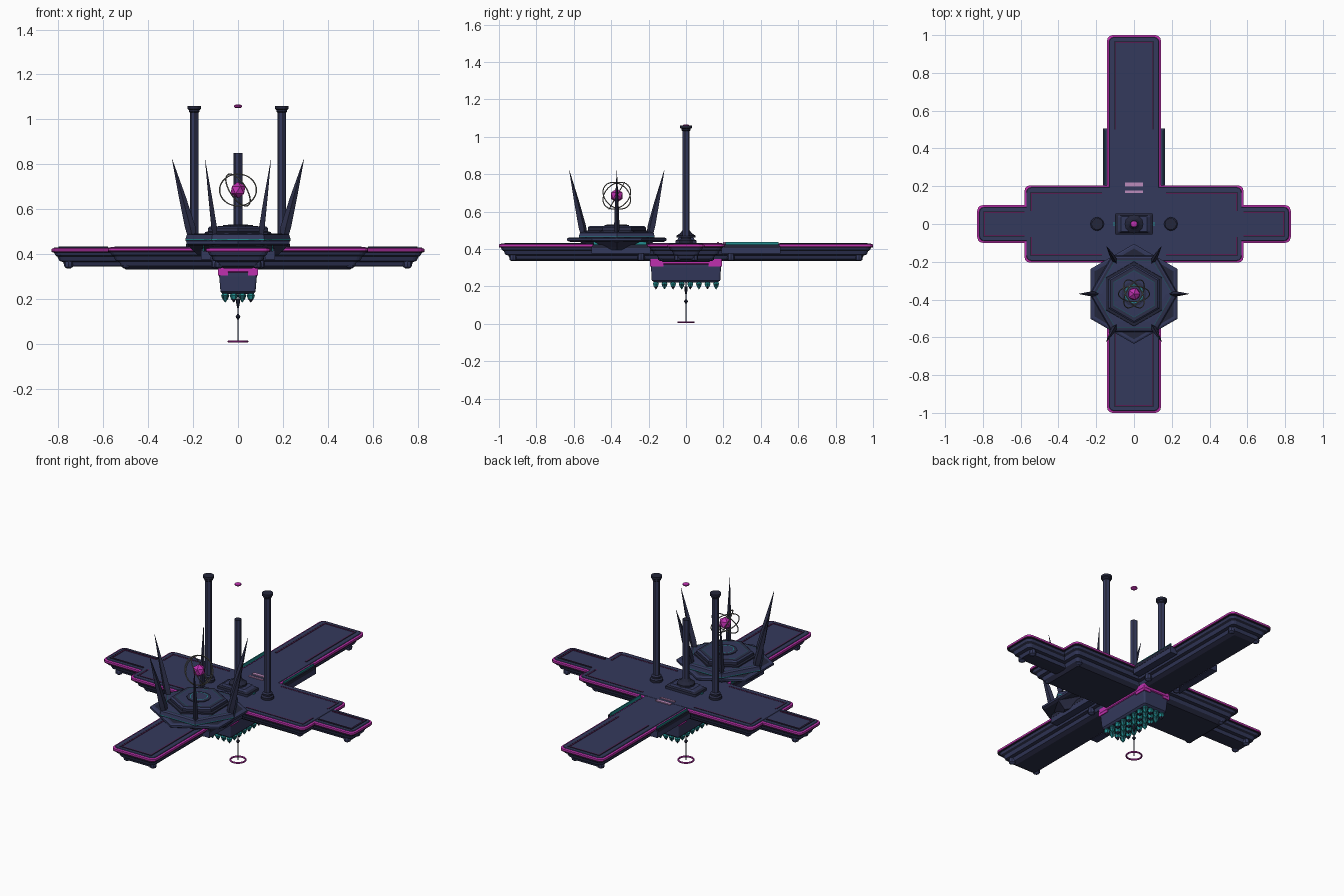
import bpy, bmesh
from math import sin, cos, pi, radians
from mathutils import Vector

if "Cube" in bpy.data.objects:
    bpy.data.objects.remove(bpy.data.objects["Cube"], do_unlink=True)


def material(name, rgb):
    m = bpy.data.materials.new(name)
    m.use_nodes = True
    m.diffuse_color = (*rgb, 1)
    m.node_tree.nodes["Principled BSDF"].inputs["Base Color"].default_value = (*rgb, 1)
    return m


MATS = [material("navy", (.034, .041, .107)), material("dark_navy", (.017, .019, .042)),
        material("magenta", (.52, .03, .43)), material("teal", (.015, .27, .28)),
        material("pale_pink", (.5, .26, .5)), material("grey", (.19, .19, .17)),
        material("plum", (.1, .012, .085)), material("slate", (.025, .028, .066)),
        material("deep_teal", (.012, .1, .12))]
NAVY, DARK, MAGENTA, TEAL, PINK, GREY, PLUM, SLATE, DEEP_TEAL = range(9)


def finish(name, bm):
    bmesh.ops.recalc_face_normals(bm, faces=bm.faces)
    me = bpy.data.meshes.new(name)
    bm.to_mesh(me)
    bm.free()
    for m in MATS:
        me.materials.append(m)
    ob = bpy.data.objects.new(name, me)
    bpy.context.collection.objects.link(ob)
    return ob


def poly(n, r, z, c=(0, 0), rot=0.0, squash=1.0):
    """Regular polygon ring; squash narrows it across its rot direction."""
    ring = []
    for i in range(n):
        a = 2 * pi * i / n
        u, v = r * cos(a), r * sin(a) * squash
        ring.append(Vector((c[0] + u * cos(rot) - v * sin(rot),
                            c[1] + u * sin(rot) + v * cos(rot), z)))
    return ring


def round_rect(hx, hy, z, rad=.03):
    """Rectangle ring with rounded corners."""
    ring = []
    for q, (sx, sy) in enumerate(((1, 1), (-1, 1), (-1, -1), (1, -1))):
        for k in range(4):
            a = (q + k / 3) * pi / 2
            ring.append(Vector((sx * (hx - rad) + rad * cos(a), sy * (hy - rad) + rad * sin(a), z)))
    return ring


def loft(name, rings, mats, bm=None):
    """Skin a stack of rings, one material per band, caps take the end bands."""
    own = bm is None
    bm = bm or bmesh.new()
    vs = [[bm.verts.new(p) for p in r] for r in rings]
    n = len(vs[0])
    mats = [mats] * (len(rings) - 1) if isinstance(mats, int) else mats
    for a, b, m in zip(vs, vs[1:], mats):
        for i in range(n):
            bm.faces.new((a[i], a[(i + 1) % n], b[(i + 1) % n], b[i])).material_index = m
    bm.faces.new(vs[0][::-1]).material_index = mats[0]
    bm.faces.new(vs[-1]).material_index = mats[-1]
    return finish(name, bm) if own else None


def lathe(name, n, profile, mats, c=(0, 0), rot=0.0):
    return loft(name, [poly(n, r, z, c, rot) for r, z in profile], mats)


def boxes(name, items, mat):
    """Join boxes given as (x0, x1, y0, y1, z0, z1) in one object."""
    bm = bmesh.new()
    for x0, x1, y0, y1, z0, z1 in items:
        hx, hy = abs(x1 - x0) / 2, abs(y1 - y0) / 2
        cx, cy = (x0 + x1) / 2, (y0 + y1) / 2
        sq = [(-hx, -hy), (hx, -hy), (hx, hy), (-hx, hy)]
        loft("", [[Vector((cx + a, cy + b, z)) for a, b in sq] for z in (z0, z1)], mat, bm)
    return finish(name, bm)


# Cross platform: three decks with moulded undersides and a bright rim
def deck(name, hx, hy, top, drop):
    levels = [(.08, -drop), (.058, -.083), (.05, -.065), (.034, -.06), (.026, -.042),
              (.015, -.034), (.01, -.022), (0, -.021), (0, -.014), (0, -.006), (.01, -.003), (.012, 0)]
    mats = [SLATE, NAVY, SLATE, NAVY, DARK, NAVY, DARK, PLUM, MAGENTA, MAGENTA, NAVY]
    loft(name, [round_rect(hx - i, hy - i, top + z, max(.03 - i * .3, .006)) for i, z in levels], mats)


deck("long_deck", .143, 1.0, .430, .095)
deck("wide_deck", .58, .205, .431, .1)
deck("cross_deck", .83, .10, .429, .085)


# Inlaid border lines on the deck arms
def border(name, inset, width, mat, h):
    z = (.425, .43 + h)
    items = []
    for s in (-1, 1):
        for t in (-1, 1):
            x, y = .135 - inset, 1 - inset
            items.append((t * x, t * (x - width), s * .5, s * y, *z))
            x, y = .58 - inset, .2 - inset
            items.append((s * .17, s * x, t * y, t * (y - width), *z))
            items.append((s * x, s * (x - width), t * .07, t * y, *z))
            x, y = .83 - inset, .1 - inset
            items.append((s * .58, s * x, t * y, t * (y - width), *z))
        items.append((inset - .135, .135 - inset, s * (1 - inset), s * (1 - inset - width), *z))
        items.append((s * (.83 - inset), s * (.83 - inset - width), inset - .1, .1 - inset, *z))
    boxes(name, items, mat)


border("border_line", .03, .006, DARK, .003)
border("inner_border_line", .036, .005, PLUM, .0025)

# Side rails by the crossing, with glowing strips standing clear of the rim
ends = [(s, t) for s in (-1, 1) for t in (-1, 1)]
boxes("side_rail", [(s * .12, s * .164, t * .19, t * .505, .375, .414) for s, t in ends], NAVY)
boxes("rail_strip", [(s * .151, s * .156, t * .21, t * .495, .405, .437) for s, t in ends], TEAL)
boxes("rail_edge", [(s * .156, s * .165, t * .2, t * .5, .405, .425) for s, t in ends], DARK)
boxes("deck_dashes", [(-.047, .047, y - w, y + w, .428, .436) for y, w in ((.171, .006), (.209, .01))], PINK)

# Knobs under the arm corners
bm = bmesh.new()
for hx, hy in ((.085, .925), (.5, .13), (.755, .045), (.1, .24)):
    for s, t in ends:
        loft("", [poly(8, r, z, (s * hx, t * hy)) for r, z in
                  ((.008, .335), (.019, .342), (.02, .355), (.014, .385))], NAVY, bm)
finish("corner_knobs", bm)

# Hexagonal dais with alternating tiers
C = (0, -.37)
lathe("dais_base", 6, ((.18, .395), (.195, .41), (.225, .437), (.22, .445)), SLATE, C)
lathe("dais_lower_tier", 6, ((.25, .438), (.265, .445), (.265, .457), (.255, .462), (.24, .462), (.234, .462)),
      [SLATE, NAVY, NAVY, NAVY, DARK], C, pi / 6)
lathe("dais_middle_tier", 6, ((.232, .455), (.234, .463), (.234, .467), (.228, .486), (.218, .49),
                              (.204, .49), (.201, .49), (.17, .492)),
      [DARK, TEAL, NAVY, NAVY, SLATE, DEEP_TEAL, NAVY], C)
lathe("dais_upper_tier", 6, ((.172, .488), (.17, .498), (.155, .5), (.155, .515), (.145, .523),
                             (.125, .523), (.122, .523), (.08, .524)),
      [DARK, DARK, SLATE, NAVY, SLATE, DEEP_TEAL, NAVY], C, pi / 6)
lathe("dais_centre", 12, ((.066, .522), (.066, .528), (.05, .53), (.046, .53), (.04, .531)),
      [DARK, SLATE, TEAL, NAVY], C)

# Leaning spikes around the dais
bm = bmesh.new()
for i in range(6):
    a = i * pi / 3
    rings = []
    for d, r, z in ((.2, .016, .45), (.213, .024, .52), (.247, .016, .65), (.293, .001, .82)):
        rings.append(poly(4, r, z, (C[0] + d * cos(a), C[1] + d * sin(a)), a, .6))
    loft("", rings, SLATE, bm)
finish("dais_spikes", bm)

# Floating orb with tilted rings
bm = bmesh.new()
bmesh.ops.create_icosphere(bm, subdivisions=1, radius=.037)
for f in bm.faces:
    f.material_index = MAGENTA
finish("orb", bm).location = (*C, .685)


def torus(name, R, r, loc, rot, mat):
    bpy.ops.mesh.primitive_torus_add(major_radius=R, minor_radius=r, major_segments=40,
                                     minor_segments=6, location=loc, rotation=rot)
    ob = bpy.context.object
    ob.name = name
    ob.data.materials.append(MATS[mat])
    bpy.ops.object.shade_smooth_by_angle()


for i in range(3):
    torus("orb_ring", .082, .003, (*C, .685), (radians(60), 0, i * pi / 3), GREY)


# Columns with alternating light and dark flutes
def flutes(name, r, z0, z1, c):
    bm = bmesh.new()
    loft("", [poly(12, r, z, c) for z in (z0, z1)], NAVY, bm)
    for i, f in enumerate(bm.faces):
        f.material_index = DARK if i % 2 else NAVY
    finish(name, bm)


for s in (-1, 1):
    c = (s * .195, 0)
    lathe("pillar_base", 12, ((.036, .428), (.036, .445), (.028, .452), (.028, .462), (.02, .47)),
          [DARK, SLATE, DARK, SLATE], c)
    flutes("pillar_shaft", .02, .465, 1.035, c)
    lathe("pillar_cap", 12, ((.019, 1.03), (.024, 1.035), (.024, 1.042), (.031, 1.047), (.031, 1.06)),
          [DARK, SLATE, DARK, DARK], c)
loft("pedestal", [round_rect(x, y, z, .008) for x, y, z in
                  ((.1, .056, .428), (.1, .056, .445), (.085, .045, .45), (.07, .04, .462))],
     [SLATE, DARK, NAVY])
lathe("column_base", 12, ((.05, .46), (.05, .472), (.03, .485), (.02, .5)), DARK)
flutes("central_column", .02, .495, .85, (0, 0))
boxes("pedestal_lights", [(s * .102, s * .109, -.01, .01, .428, .436) for s in (-1, 1)], TEAL)
lathe("floating_gem", 10, ((.01, 1.05), (.018, 1.055), (.018, 1.062), (.01, 1.066)), MAGENTA)

# Keel block with a bright collar, deeper at the corners
loft("keel", [round_rect(x, y, z, .01) for x, y, z in
              ((.068, .17, .222), (.078, .183, .232), (.084, .187, .3), (.084, .187, .34))], NAVY)
loft("keel_collar", [round_rect(x, y, z, .01) for x, y, z in
                     ((.086, .189, .318), (.09, .193, .322), (.09, .193, .347))], MAGENTA)
boxes("collar_corners", [(s * .045, s * .089, t * .12, t * .192, .305, .335) for s, t in ends], MAGENTA)

# Crystals hanging under the keel
bm = bmesh.new()
for i in range(4):
    for j in range(8):
        c = ((i - 1.5) * .038, (j - 3.5) * .046)
        loft("", [poly(6, r, z, c) for r, z in
                  ((.012, .228), (.018, .214), (.013, .2), (.001, .184))],
             [TEAL, TEAL, DARK] if (i + j) % 2 else [TEAL, DEEP_TEAL, TEAL], bm)
finish("crystals", bm)

# Hanging rod, bead and bottom ring
lathe("rod", 8, ((.003, .008), (.003, .23)), DARK)
lathe("rod_bead", 8, ((.002, .106), (.011, .12), (.002, .134)), DARK)
lathe("rod_collar", 8, ((.004, .16), (.009, .185), (.009, .2)), DARK)
torus("bottom_ring", .042, .005, (0, 0, .009), (0, 0, 0), MAGENTA)
